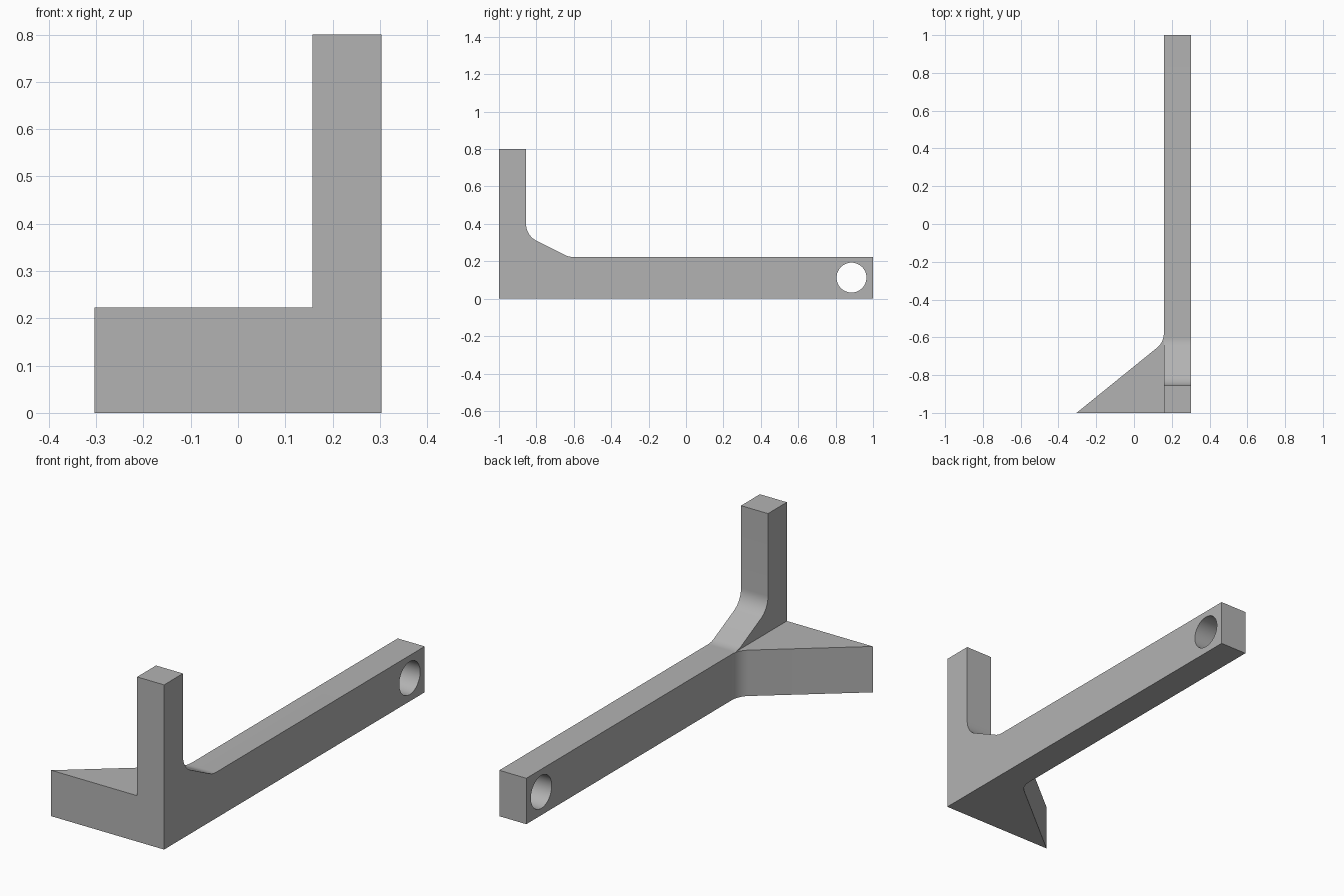
import bpy
import bmesh
import math
from mathutils import Vector

cube = bpy.data.objects.get("Cube")
if cube:
    bpy.data.objects.remove(cube, do_unlink=True)

INNER, OUTER = 0.158, 0.303   # bar thickness along x
BAR_TOP, POST_TOP = 0.223, 0.8
FILLET = 0.1

grey = bpy.data.materials.new("plain grey")
grey.use_nodes = True
colour = (0.45, 0.45, 0.45, 1)
grey.diffuse_color = colour
grey.node_tree.nodes["Principled BSDF"].inputs["Base Color"].default_value = colour


def fillet(before, corner, after, radius=FILLET, steps=10):
    """Points of an arc that rounds a corner between two straight edges."""
    c = Vector(corner)
    a = (Vector(before) - c).normalized()
    b = (Vector(after) - c).normalized()
    half = a.angle(b) / 2
    centre = c + (a + b).normalized() * radius / math.sin(half)
    start = c + a * radius / math.tan(half) - centre
    end = c + b * radius / math.tan(half) - centre
    sweep = start.angle(end)
    points = []
    for i in range(steps + 1):
        t = i / steps
        p = (start * math.sin((1 - t) * sweep) + end * math.sin(t * sweep)) / math.sin(sweep)
        points.append(tuple(centre + p))
    return points


def prism(name, points, offset):
    """Extrude a flat outline by an offset into a solid."""
    bm = bmesh.new()
    face = bm.faces.new([bm.verts.new(p) for p in points])
    result = bmesh.ops.extrude_face_region(bm, geom=[face])
    moved = [g for g in result["geom"] if isinstance(g, bmesh.types.BMVert)]
    bmesh.ops.translate(bm, verts=moved, vec=offset)
    bmesh.ops.recalc_face_normals(bm, faces=bm.faces[:])
    mesh = bpy.data.meshes.new(name)
    bm.to_mesh(mesh)
    bm.free()
    mesh.materials.append(grey)
    obj = bpy.data.objects.new(name, mesh)
    bpy.context.collection.objects.link(obj)
    return obj


def combine(target, other, operation):
    """Apply a boolean and remove the helper solid."""
    mod = target.modifiers.new(operation.lower(), 'BOOLEAN')
    mod.operation = operation
    mod.solver = 'EXACT'
    mod.object = other
    bpy.context.view_layer.objects.active = target
    bpy.ops.object.modifier_apply(modifier=mod.name)
    bpy.data.objects.remove(other, do_unlink=True)


# Long bar with upright post and sloped gusset, drawn from the side
post_back = (-0.855, POST_TOP)
gusset_top = (-0.855, 0.338)
gusset_foot = (-0.626, BAR_TOP)
bar_end = (1, BAR_TOP)
side = [(-1, 0), (1, 0), bar_end]
side += fillet(bar_end, gusset_foot, gusset_top)
side += fillet(gusset_foot, gusset_top, post_back)
side += [post_back, (-1, POST_TOP)]
bracket = prism("bracket", [(INNER, y, z) for y, z in side], (OUTER - INNER, 0, 0))

# Triangular side foot with a rounded inner corner, drawn from the top
tip = (-0.304, -1)
root = (INNER, -0.626)
plan = [tip, (INNER, -1)] + fillet((INNER, 1), root, tip)
foot = prism("side_foot", [(x, y, 0) for x, y in plan], (0, 0, BAR_TOP))
combine(bracket, foot, 'UNION')

# Round cross hole near the far end of the bar
hole = []
for i in range(48):
    a = 2 * math.pi * i / 48
    hole.append((INNER - 0.1, 0.885 + 0.08 * math.cos(a), 0.113 + 0.08 * math.sin(a)))
combine(bracket, prism("hole_cutter", hole, (0.4, 0, 0)), 'DIFFERENCE')

# Smooth the fillets and hole, keep the other edges sharp
bpy.ops.object.select_all(action='DESELECT')
bracket.select_set(True)
bpy.context.view_layer.objects.active = bracket
bpy.ops.object.shade_smooth_by_angle(angle=math.radians(20))
